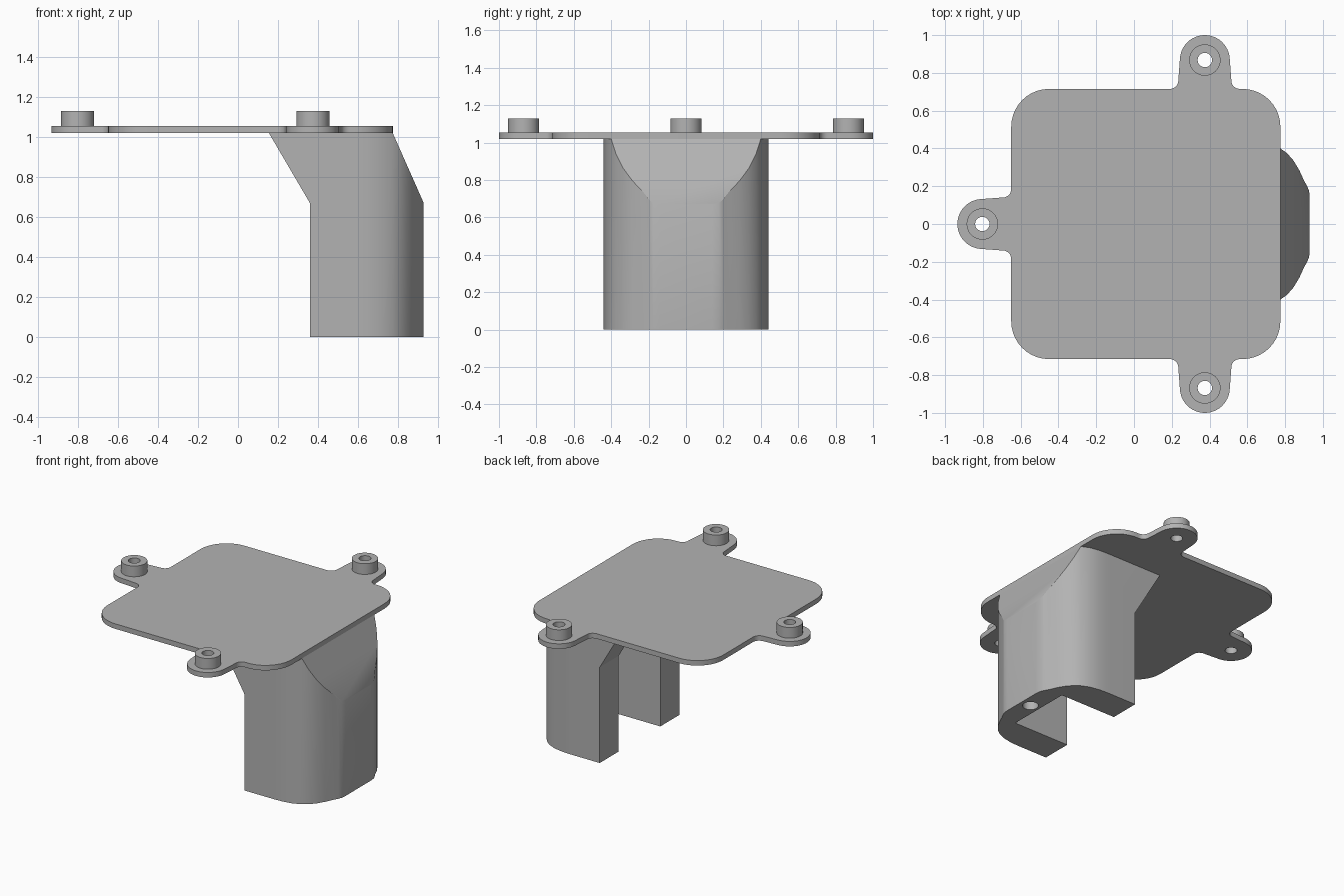
import bpy, bmesh
from math import sin, cos, pi, radians
from mathutils import Matrix, Vector

cube = bpy.data.objects.get("Cube")
if cube:
    bpy.data.objects.remove(cube)

grey = bpy.data.materials.new("light grey plastic")
grey.use_nodes = True
colour = (0.45, 0.45, 0.45, 1)
grey.diffuse_color = colour
grey.node_tree.nodes["Principled BSDF"].inputs["Base Color"].default_value = colour


def arc(cx, cy, r, a0, a1, n=10):
    """Points of an arc, angles in degrees."""
    step = radians(a1 - a0) / n
    return [(cx + r * cos(radians(a0) + i * step),
             cy + r * sin(radians(a0) + i * step)) for i in range(n + 1)]


def circle(cx, cy, r):
    return arc(cx, cy, r, 0, 360, 40)[:-1]


def prism(name, loops, low, high, sideways=False):
    """Extrude closed outlines (inner ones become holes) into a solid mesh."""
    curve = bpy.data.curves.new(name, "CURVE")
    curve.dimensions = "2D"
    curve.fill_mode = "BOTH"
    curve.extrude = (high - low) / 2
    for loop in loops:
        spline = curve.splines.new("POLY")
        spline.points.add(len(loop) - 1)
        for point, (x, y) in zip(spline.points, loop):
            point.co = (x, y, 0, 1)
        spline.use_cyclic_u = True
    temp = bpy.data.objects.new(name + " outline", curve)
    bpy.context.collection.objects.link(temp)
    bpy.context.view_layer.update()
    depsgraph = bpy.context.evaluated_depsgraph_get()
    mesh = bpy.data.meshes.new_from_object(temp.evaluated_get(depsgraph))
    bpy.data.objects.remove(temp)
    bm = bmesh.new()
    bm.from_mesh(mesh)
    bmesh.ops.remove_doubles(bm, verts=bm.verts, dist=0.0002)
    bmesh.ops.translate(bm, verts=bm.verts, vec=(0, 0, (low + high) / 2))
    if sideways:
        bmesh.ops.rotate(bm, verts=bm.verts, matrix=Matrix.Rotation(pi / 2, 3, "X"))
    bmesh.ops.recalc_face_normals(bm, faces=bm.faces)
    bm.to_mesh(mesh)
    bm.free()
    mesh.materials.clear()
    mesh.materials.append(grey)
    ob = bpy.data.objects.new(name, mesh)
    bpy.context.collection.objects.link(ob)
    return ob


def select(ob):
    bpy.ops.object.select_all(action="DESELECT")
    ob.select_set(True)
    bpy.context.view_layer.objects.active = ob


def carve(ob, tool, operation):
    select(ob)
    mod = ob.modifiers.new("carve", "BOOLEAN")
    mod.operation = operation
    mod.solver = "EXACT"
    mod.object = tool
    bpy.ops.object.modifier_apply(modifier=mod.name)
    bpy.data.objects.remove(tool)


def smooth(ob):
    select(ob)
    bpy.ops.object.shade_smooth_by_angle(angle=radians(25))


# Mounting plate: rounded rectangle with three ears
LEFT, RIGHT, SIDE, CORNER = -0.65, 0.775, 0.715, 0.2
PLATE_LOW, PLATE_HIGH = 1.02, 1.055
EAR_REACH, EAR_R = 0.153, 0.132


def ear(x, y, turn):
    """Ear outline around its edge point, run counter-clockwise."""
    local = arc(0.185, 0.045, 0.045, 270, 176, 6)
    local += arc(0, EAR_REACH, EAR_R, 4, 176, 24)
    local += arc(-0.185, 0.045, 0.045, 4, -90, 6)
    spin = Matrix.Rotation(radians(turn), 2)
    return [tuple(spin @ Vector(p) + Vector((x, y))) for p in local]


EAR_X = 0.375
outline = arc(RIGHT - CORNER, SIDE - CORNER, CORNER, 0, 90)
outline += ear(EAR_X, SIDE, 0)
outline += arc(LEFT + CORNER, SIDE - CORNER, CORNER, 90, 180)
outline += ear(LEFT, 0, 90)
outline += arc(LEFT + CORNER, CORNER - SIDE, CORNER, 180, 270)
outline += ear(EAR_X, -SIDE, 180)
outline += arc(RIGHT - CORNER, CORNER - SIDE, CORNER, 270, 360)

centres = {"back": (EAR_X, SIDE + EAR_REACH), "front": (EAR_X, -SIDE - EAR_REACH),
           "side": (LEFT - EAR_REACH, 0)}
holes = [circle(*c, 0.038) for c in centres.values()]
smooth(prism("mounting_plate", [outline] + holes, PLATE_LOW, PLATE_HIGH))

# Hollow bosses on the ears
for place, c in centres.items():
    smooth(prism(place + "_boss", [circle(*c, 0.083), circle(*c, 0.038)], PLATE_HIGH, 1.13))

# Column: curved cross-section, trimmed to the bent side profile
BEND = 0.67
half = [(0.1, 0.44), (0.58, 0.44), (0.65, 0.437), (0.72, 0.424), (0.775, 0.4),
        (0.81, 0.375), (0.845, 0.335), (0.875, 0.285), (0.9, 0.23),
        (0.917, 0.2), (0.927, 0.175), (0.93, 0.14)]
section = half + [(x, -y) for x, y in reversed(half)]
column = prism("column", [section], 0, PLATE_LOW)
side = [(0.36, -0.1), (1.1, -0.1), (1.1, BEND), (0.93, BEND),
        (0.775, PLATE_LOW), (0.753, 1.07), (0.126, 1.07), (0.155, PLATE_LOW), (0.36, BEND)]
carve(column, prism("side trim", [side], -0.6, 0.6, True), "INTERSECT")

# Slot open to the inner side, leaning with the bend
slot = [(-0.1, -0.1), (0.79, -0.1), (0.79, BEND), (0.61, PLATE_LOW), (0.584, 1.07), (-0.1, 1.07)]
carve(column, prism("slot cutter", [slot], -0.23, 0.23, True), "DIFFERENCE")

# Screw hole in the foot of the back wall
carve(column, prism("hole cutter", [circle(0.857, 0, 0.05)], -0.1, 0.3), "DIFFERENCE")
smooth(column)
